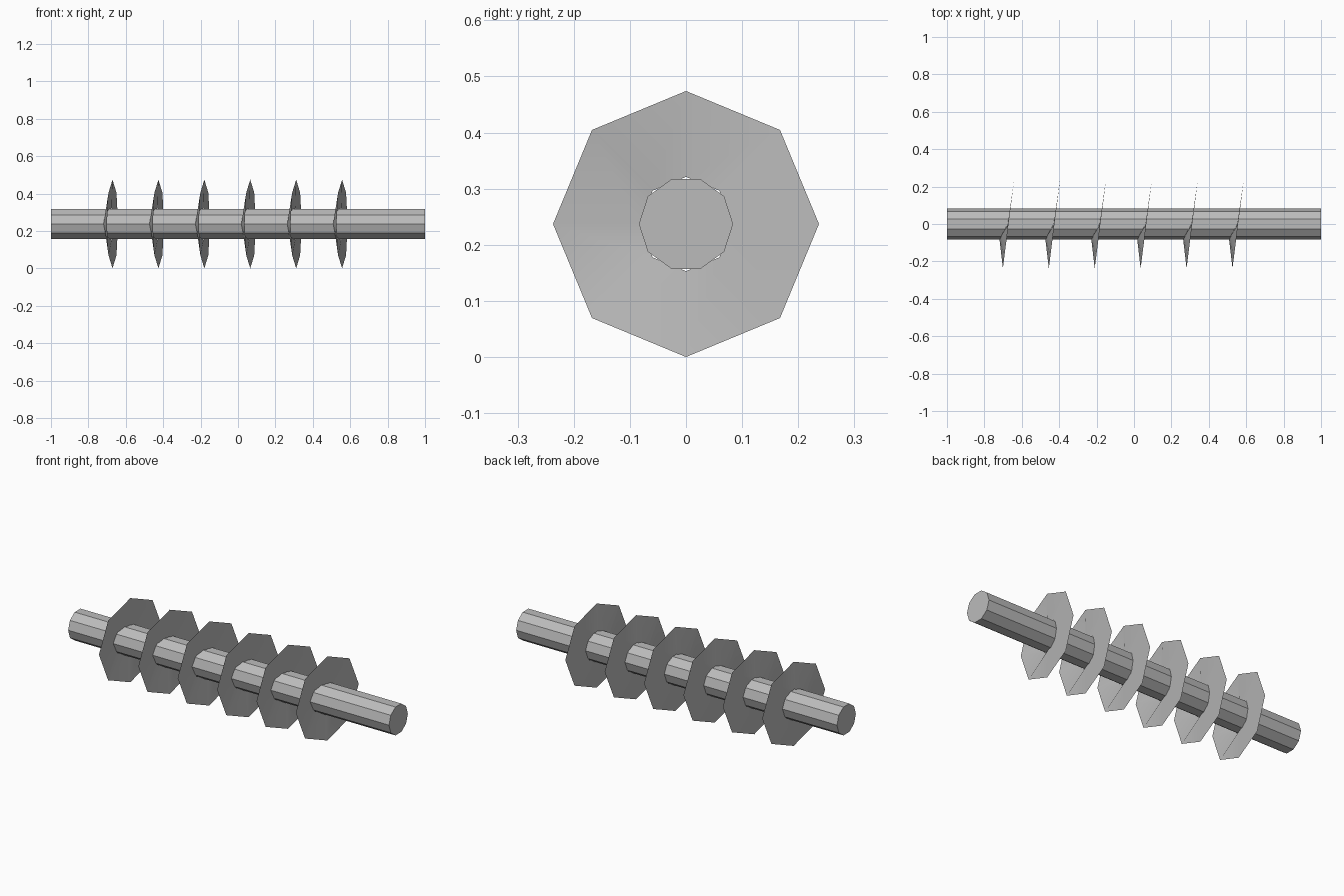
import bpy, bmesh
from math import sin, cos, pi

cube = bpy.data.objects.get("Cube")
if cube:
    bpy.data.objects.remove(cube, do_unlink=True)

AXIS_Z = 0.237
SHAFT_R, OUTER_R = 0.084, 0.237

steel = bpy.data.materials.new("grey_steel")
steel.use_nodes = True
steel.diffuse_color = (0.5, 0.5, 0.5, 1)
steel.node_tree.nodes["Principled BSDF"].inputs["Base Color"].default_value = (0.5, 0.5, 0.5, 1)


def make_object(name, bm, x=0):
    mesh = bpy.data.meshes.new(name)
    bm.to_mesh(mesh)
    bm.free()
    mesh.materials.append(steel)
    obj = bpy.data.objects.new(name, mesh)
    obj.location = (x, 0, AXIS_Z)
    bpy.context.collection.objects.link(obj)
    return obj


def ring(bm, radius, sides, x_of):
    """Ring around the x axis; angle 0 points to +y."""
    angles = [2 * pi * i / sides for i in range(sides)]
    return [bm.verts.new((x_of(a), radius * cos(a), radius * sin(a))) for a in angles]


def bridge(bm, a, b):
    n = len(a)
    for i in range(n):
        j = (i + 1) % n
        bm.faces.new((a[i], a[j], b[j], b[i]))


# Ten-sided shaft with flat ends
bm = bmesh.new()
left = ring(bm, SHAFT_R, 10, lambda a: 1)
right = ring(bm, SHAFT_R, 10, lambda a: -1)
bridge(bm, left, right)
bm.faces.new(left)
bm.faces.new(right)
bmesh.ops.recalc_face_normals(bm, faces=bm.faces)
make_object("shaft", bm)


# Tilted octagonal blades, pulled towards -x at the front of the hub
def rim_x(a):
    return 0.03 * cos(a)


def hub_x(a):
    return 0.011 * cos(a) - 0.037 * max(0, -cos(a)) - 0.004 * abs(sin(a))


for i in range(6):
    bm = bmesh.new()
    bridge(bm, ring(bm, OUTER_R, 8, rim_x), ring(bm, SHAFT_R, 8, hub_x))
    blade = make_object(f"blade_{i + 1}", bm, -0.671 + 0.2455 * i)
    for poly in blade.data.polygons:
        poly.use_smooth = True
